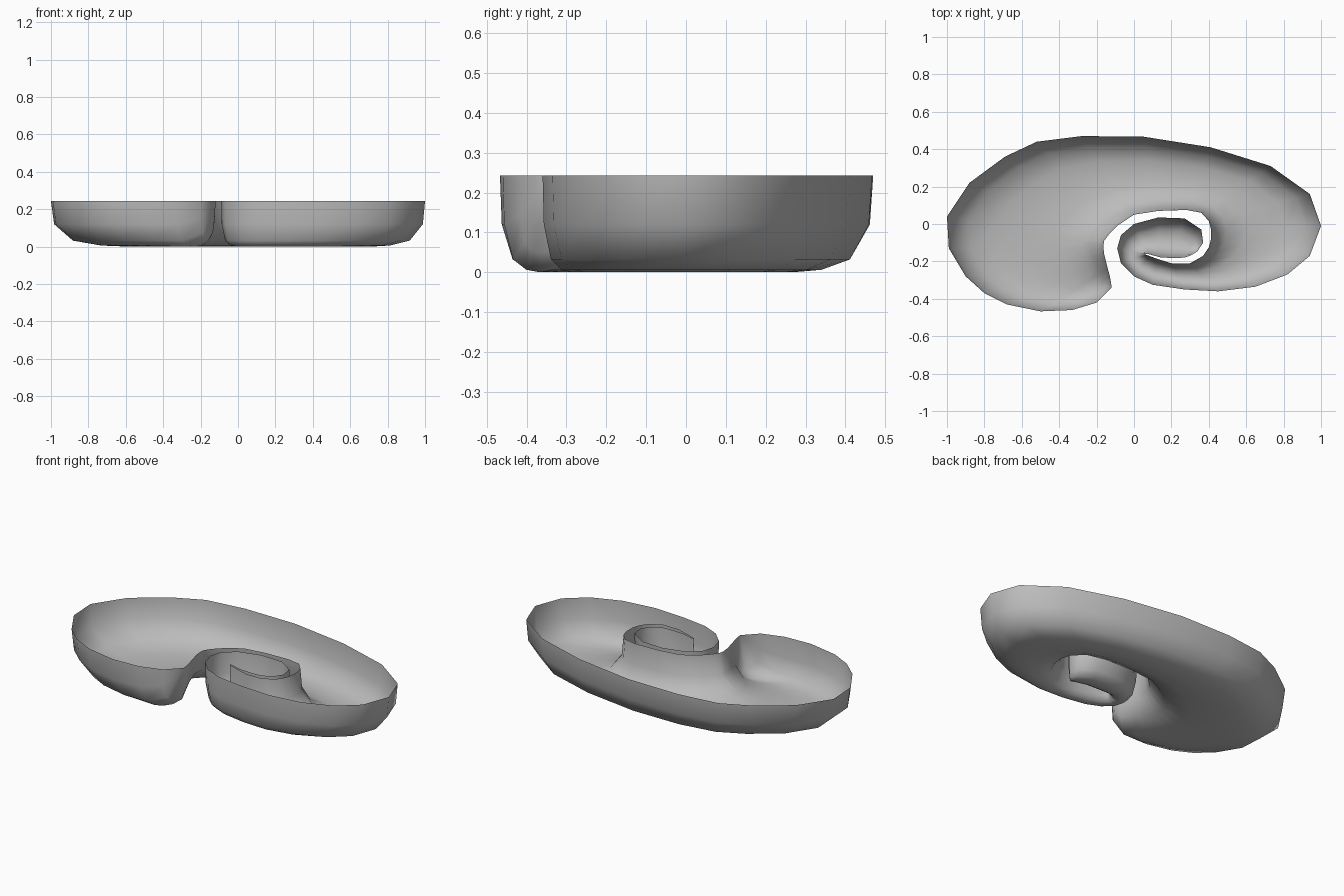
import bpy, bmesh

cube = bpy.data.objects.get("Cube")
if cube:
    bpy.data.objects.remove(cube, do_unlink=True)

HEIGHT = 0.243

# Plain grey material
grey = bpy.data.materials.new("plain_grey")
grey.use_nodes = True
colour = (0.5, 0.5, 0.5, 1.0)
grey.diffuse_color = colour
grey.node_tree.nodes["Principled BSDF"].inputs["Base Color"].default_value = colour

# Rim outline, from the wide head round to the curled tail
outer = [
    (-.12, -.34), (-.20, -.42), (-.33, -.46), (-.50, -.467), (-.68, -.43), (-.80, -.37),
    (-.90, -.28), (-.99, -.13), (-1.0, .04), (-.88, .22), (-.69, .36), (-.52, .44),
    (-.28, .47), (.05, .467), (.41, .41), (.73, .31), (.94, .16), (1.0, -.01),
    (.94, -.17), (.82, -.27), (.65, -.335), (.45, -.36), (.27, -.35), (.10, -.325),
    (0, -.28), (-.07, -.21), (-.09, -.13), (-.07, -.06), (0, 0), (.13, .035),
    (.27, .03), (.36, -.03), (.37, -.10), (.34, -.145)]

# Rim along the inside of the curl, matched rib by rib
inner = [
    (-.12, -.34), (-.123, -.31), (-.13, -.275), (-.14, -.24), (-.15, -.20), (-.155, -.18),
    (-.16, -.16), (-.162, -.14), (-.163, -.115), (-.16, -.09), (-.13, -.05), (-.09, -.01),
    (0, .05), (.13, .07), (.28, .075), (.36, .06), (.40, .015), (.412, -.03),
    (.412, -.08), (.40, -.125), (.37, -.17), (.30, -.21), (.20, -.21), (.12, -.185),
    (.08, -.17), (.064, -.164), (.06, -.16), (.066, -.159), (.085, -.163), (.14, -.178),
    (.20, -.182), (.27, -.18), (.31, -.165), (.34, -.145)]

# Bowl cross-section: fraction across the rib, height
half = [(0, HEIGHT), (.02, .12), (.14, .032), (.32, .006)]
section = half + [(.5, 0)] + [(1 - t, z) for t, z in reversed(half)]

# The floor rises to the rim at both ends
depth = [1.0] * len(outer)
depth[0], depth[1] = 0.0, 0.8
depth[-1] = 0.6

# Loft the curled dish through its ribs
bm = bmesh.new()
rows = []
for (ax, ay), (bx, by), d in zip(outer, inner, depth):
    rows.append([bm.verts.new((ax + (bx - ax) * t, ay + (by - ay) * t,
                               HEIGHT - d * (HEIGHT - z))) for t, z in section])
for r, s in zip(rows, rows[1:]):
    for j in range(len(section) - 1):
        bm.faces.new((r[j], s[j], s[j + 1], r[j + 1]))
bmesh.ops.remove_doubles(bm, verts=bm.verts, dist=0.0002)
bmesh.ops.recalc_face_normals(bm, faces=bm.faces)

# Make the outside of the bowl face outward
if sum(f.normal.z * f.calc_area() for f in bm.faces) > 0:
    bmesh.ops.reverse_faces(bm, faces=bm.faces)
for f in bm.faces:
    f.smooth = True

mesh = bpy.data.meshes.new("curled_dish")
bm.to_mesh(mesh)
bm.free()
mesh.materials.append(grey)
dish = bpy.data.objects.new("curled_dish", mesh)
bpy.context.collection.objects.link(dish)
